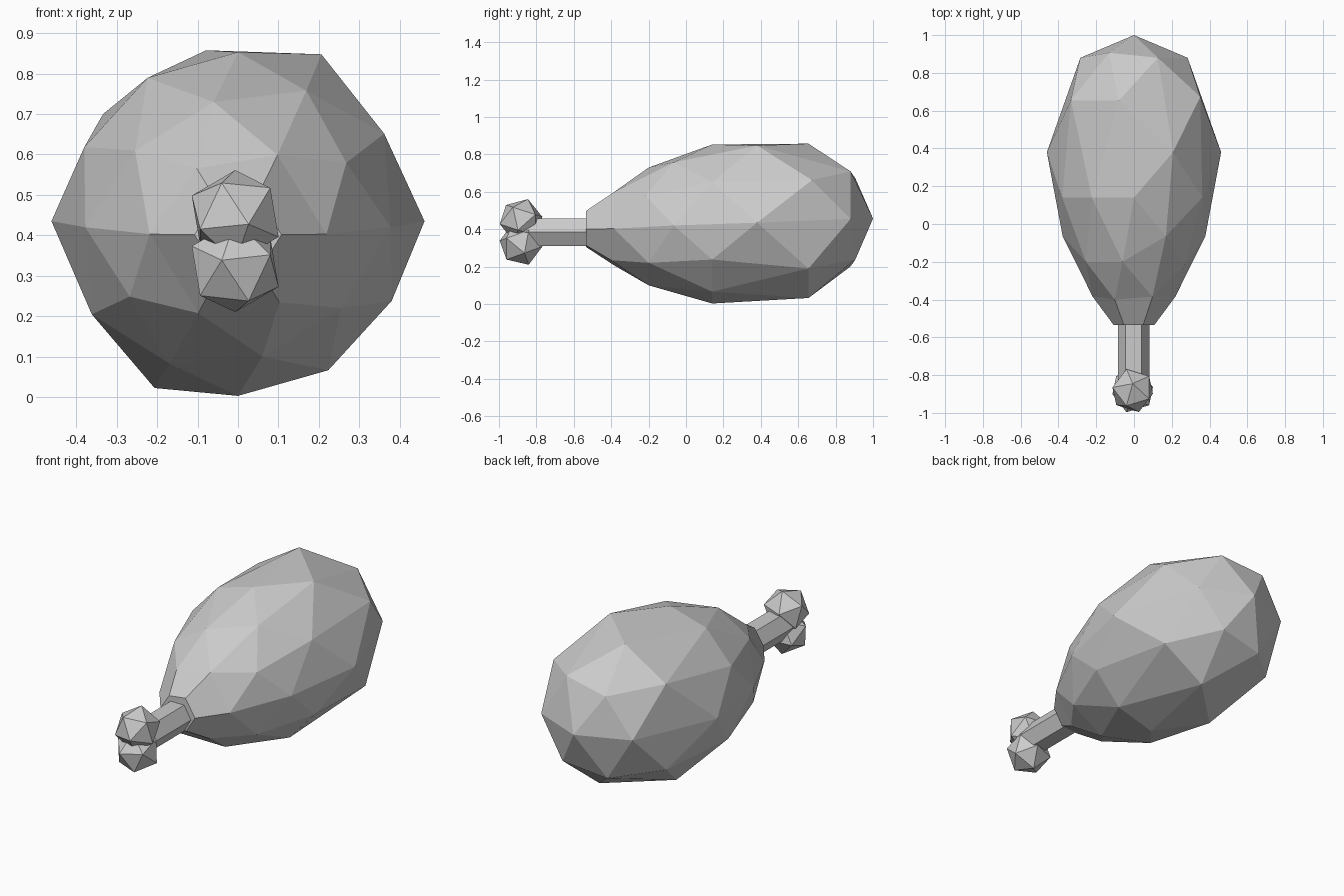
import bpy, bmesh, math
from mathutils import Matrix

cube = bpy.data.objects.get("Cube")
if cube:
    bpy.data.objects.remove(cube, do_unlink=True)

grey = bpy.data.materials.new("plain_grey")
grey.use_nodes = True
colour = (0.6, 0.6, 0.6, 1)
grey.diffuse_color = colour
grey.node_tree.nodes["Principled BSDF"].inputs["Base Color"].default_value = colour


def finish(name, bm):
    """Turn a bmesh into a flat shaded grey object."""
    bmesh.ops.recalc_face_normals(bm, faces=bm.faces)
    mesh = bpy.data.meshes.new(name)
    bm.to_mesh(mesh)
    bm.free()
    mesh.materials.append(grey)
    obj = bpy.data.objects.new(name, mesh)
    bpy.context.collection.objects.link(obj)
    return obj


def ico(subdivisions, radius=1.0):
    bm = bmesh.new()
    bmesh.ops.create_icosphere(bm, subdivisions=subdivisions, radius=radius)
    bmesh.ops.rotate(bm, verts=bm.verts, matrix=Matrix.Rotation(math.pi, 3, 'Z'))
    return bm


def blend(t, column):
    """Interpolate one column of the body profile."""
    for a, b in zip(PROFILE, PROFILE[1:]):
        if t <= b[0] + 1e-4:
            k = (t - a[0]) / (b[0] - a[0])
            return a[column] + (b[column] - a[column]) * k
    return PROFILE[-1][column]


# Body: sphere position along y -> real y, cross-section radius, centre height
PROFILE = [
    (-1.0, -0.68, 0.37, 0.40),
    (-0.851, -0.40, 0.37, 0.40),
    (-0.809, -0.385, 0.372, 0.403),
    (-0.5, -0.20, 0.37, 0.415),
    (-0.309, -0.065, 0.397, 0.42),
    (0.0, 0.14, 0.425, 0.428),
    (0.309, 0.38, 0.485, 0.435),
    (0.5, 0.655, 0.485, 0.445),
    (0.809, 0.88, 0.483, 0.455),
    (1.0, 1.0, 0.48, 0.457),
]
bm = ico(2)
for v in bm.verts:
    t = v.co.y
    s = blend(t, 2)
    v.co = (v.co.x * s, blend(t, 1), v.co.z * s + blend(t, 3))
# Cut the narrow end flat where the bone enters
bmesh.ops.bisect_plane(bm, geom=bm.verts[:] + bm.edges[:] + bm.faces[:],
                       plane_co=(0, -0.535, 0), plane_no=(0, -1, 0), clear_outer=True)
bmesh.ops.holes_fill(bm, edges=[e for e in bm.edges if e.is_boundary])
finish("meat_body", bm)

# Six-sided bone shaft
bm = bmesh.new()
bmesh.ops.create_cone(bm, cap_ends=True, segments=6, radius1=0.084, radius2=0.084, depth=0.36)
bmesh.ops.rotate(bm, verts=bm.verts, matrix=Matrix.Rotation(math.pi / 2, 3, 'X'))
if max(v.co.x for v in bm.verts) < 0.08:
    bmesh.ops.rotate(bm, verts=bm.verts, matrix=Matrix.Rotation(math.pi / 6, 3, 'Y'))
bmesh.ops.translate(bm, verts=bm.verts, vec=(-0.002, -0.68, 0.384))
finish("bone_shaft", bm)

# Two knobs at the bone end, tilted away from each other
for name, z, tilt in (("upper_knob", 0.447, -18), ("lower_knob", 0.323, 20)):
    bm = ico(1, 0.12)
    bmesh.ops.rotate(bm, verts=bm.verts, matrix=Matrix.Rotation(math.radians(tilt), 3, 'X'))
    bmesh.ops.translate(bm, verts=bm.verts, vec=(-0.007, -0.882, z))
    finish(name, bm)
